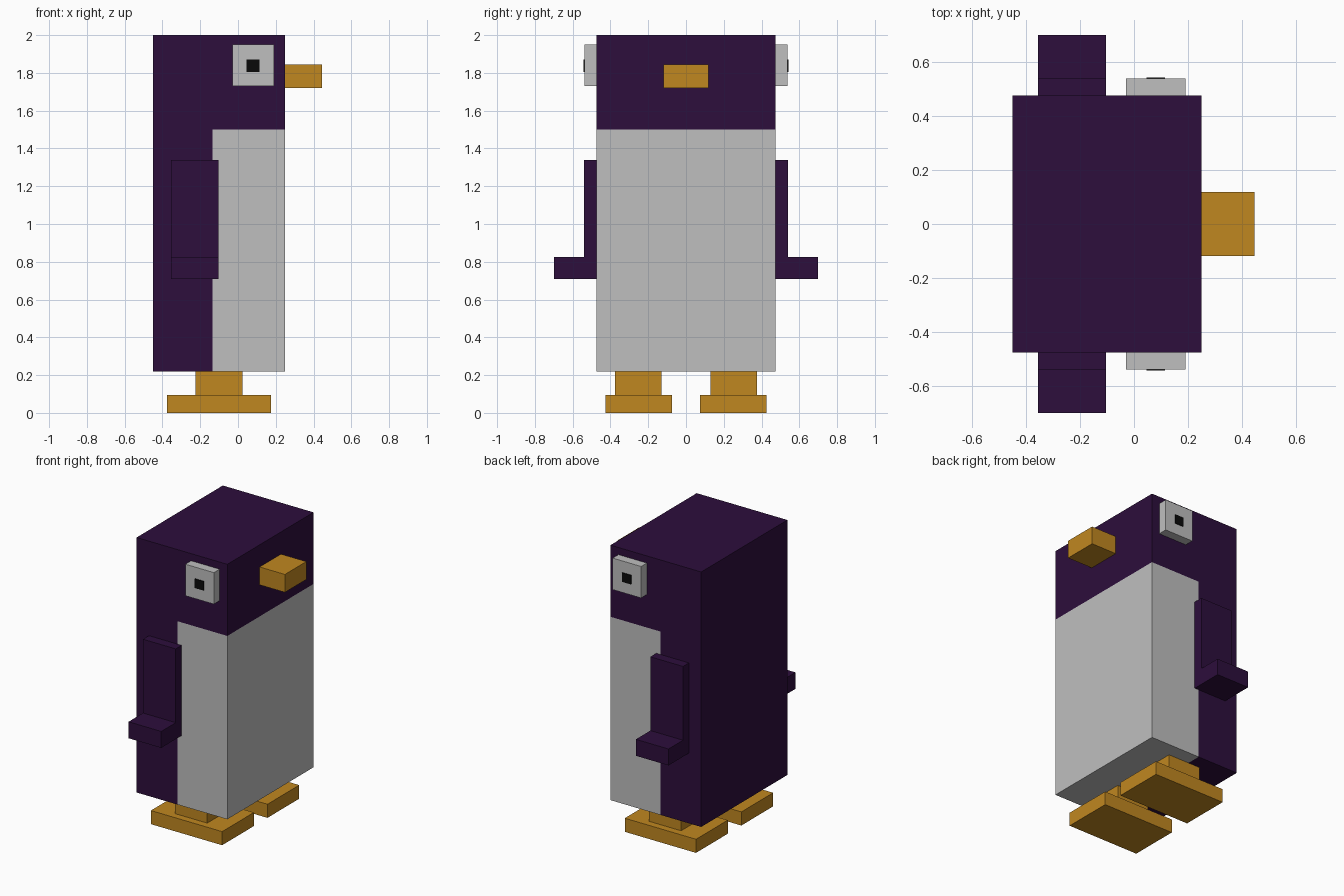
import bpy, bmesh
from mathutils import Vector

cube = bpy.data.objects.get("Cube")
if cube:
    bpy.data.objects.remove(cube, do_unlink=True)


def make_material(name, rgb):
    mat = bpy.data.materials.new(name)
    mat.use_nodes = True
    colour = (*rgb, 1)
    mat.diffuse_color = colour
    mat.node_tree.nodes["Principled BSDF"].inputs["Base Color"].default_value = colour
    return mat


purple = make_material("dark_purple", (0.026, 0.0044, 0.045))
white = make_material("soft_white", (0.52, 0.52, 0.52))
orange = make_material("orange", (0.527, 0.242, 0.0144))
black = make_material("black", (0.003, 0.003, 0.003))


def add_object(name, bm, *mats):
    bmesh.ops.recalc_face_normals(bm, faces=bm.faces)
    mesh = bpy.data.meshes.new(name)
    bm.to_mesh(mesh)
    bm.free()
    for mat in mats:
        mesh.materials.append(mat)
    obj = bpy.data.objects.new(name, mesh)
    bpy.context.scene.collection.objects.link(obj)
    return obj


def box_mesh(x, y, z):
    """Box from (low, high) ranges on each axis."""
    bm = bmesh.new()
    bmesh.ops.create_cube(bm, size=1)
    for v in bm.verts:
        v.co = Vector([(r[0] + r[1]) / 2 + c * (r[1] - r[0])
                       for c, r in zip(v.co, (x, y, z))])
    return bm


def box(name, x, y, z, mat):
    return add_object(name, box_mesh(x, y, z), mat)


# Body: one block cut along the edges of the white belly
BELLY_X, BELLY_Z = -0.135, 1.5
body = box_mesh((-0.45, 0.25), (-0.475, 0.475), (0.22, 2))
for point, normal in (((BELLY_X, 0, 0), (1, 0, 0)), ((0, 0, BELLY_Z), (0, 0, 1))):
    bmesh.ops.bisect_plane(body, geom=body.verts[:] + body.edges[:] + body.faces[:],
                           plane_co=point, plane_no=normal)
for face in body.faces:
    centre = face.calc_center_median()
    face.material_index = int(centre.x > BELLY_X and centre.z < BELLY_Z)
add_object("body", body, purple, white)

# Beak
box("beak", (0.25, 0.445), (-0.118, 0.118), (1.72, 1.845), orange)


def wing(name, side):
    """Flipper with a turned-out tip, as an extruded L profile."""
    profile = [(0.475, 0.71), (0.70, 0.71), (0.70, 0.825),
               (0.54, 0.825), (0.54, 1.34), (0.475, 1.34)]
    bm = bmesh.new()
    face = bm.faces.new([bm.verts.new((-0.355, side * y, z)) for y, z in profile])
    moved = bmesh.ops.extrude_face_region(bm, geom=[face])["geom"]
    bmesh.ops.translate(bm, vec=(0.252, 0, 0),
                        verts=[g for g in moved if isinstance(g, bmesh.types.BMVert)])
    add_object(name, bm, purple)


# Paired parts on the front and back sides
for label, side in (("front", -1), ("back", 1)):
    def span(inner, outer):
        return sorted((side * inner, side * outer))

    wing(label + "_wing", side)
    box(label + "_eye", (-0.03, 0.19), span(0.475, 0.538), (1.73, 1.95), white)
    box(label + "_pupil", (0.046, 0.114), span(0.536, 0.543), (1.806, 1.87), black)
    box(label + "_leg", (-0.225, 0.025), span(0.13, 0.375), (0.095, 0.22), orange)
    box(label + "_foot", (-0.375, 0.175), span(0.075, 0.425), (0, 0.095), orange)
